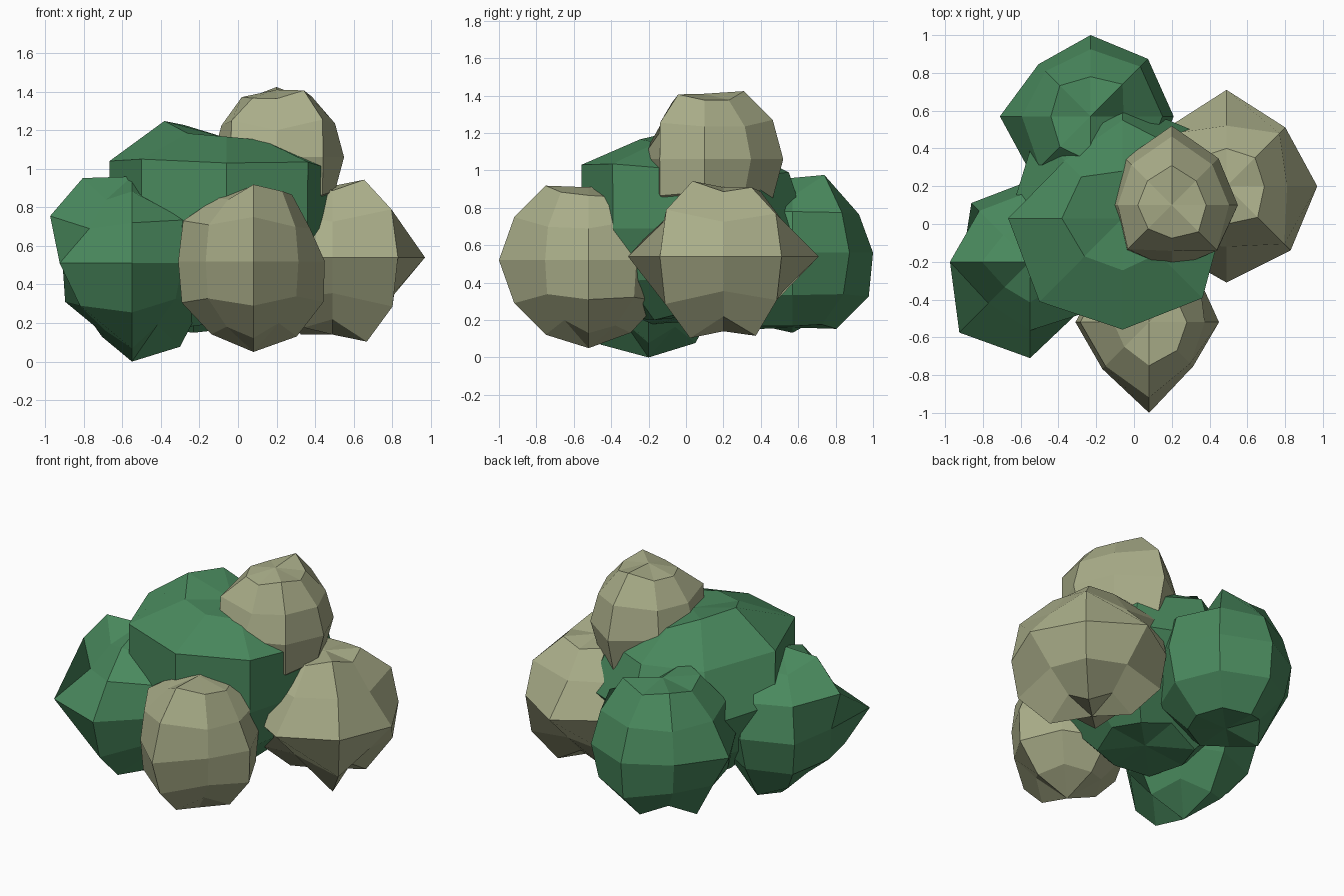
import bpy, bmesh, math
from mathutils import Vector

cube = bpy.data.objects.get("Cube")
if cube:
    bpy.data.objects.remove(cube)


def make_material(name, rgb):
    mat = bpy.data.materials.new(name)
    mat.use_nodes = True
    mat.diffuse_color = (*rgb, 1)
    mat.node_tree.nodes["Principled BSDF"].inputs["Base Color"].default_value = (*rgb, 1)
    return mat


green = make_material("leaf_green", (0.067, 0.25, 0.11))
beige = make_material("dry_beige", (0.40, 0.42, 0.25))

COMPASS = ["E", "NE", "N", "NW", "W", "SW", "S", "SE"]
RINGS = ["low", "lower", "mid", "upper", "high"]  # latitudes, 30 degrees apart


def make_clump(name, mat, centre, rim, rings, poles, dents):
    """Faceted sphere whose corners are pulled in or out along their radius."""
    bm = bmesh.new()
    bmesh.ops.create_uvsphere(bm, u_segments=8, v_segments=6, radius=1)
    for v in bm.verts:
        d = v.co.normalized()
        lat = round(math.degrees(math.asin(max(-1, min(1, d.z)))) / 30)
        if abs(lat) == 3:
            radius = poles[0] if lat > 0 else poles[1]
        else:
            way = round(math.degrees(math.atan2(d.y, d.x)) / 45) % 8
            radius = rim[way] * rings[lat + 2]
            radius = dents.get(RINGS[lat + 2] + " " + COMPASS[way], radius)
        v.co = d * radius + Vector(centre)
    bmesh.ops.recalc_face_normals(bm, faces=bm.faces)
    mesh = bpy.data.meshes.new(name)
    bm.to_mesh(mesh)
    bm.free()
    mesh.materials.append(mat)
    obj = bpy.data.objects.new(name, mesh)
    bpy.context.collection.objects.link(obj)
    return obj


# Large central clump
make_clump("central_clump", green, (-0.06, 0.03, 0.69),
           [0.62, 0.66, 0.6, 0.72, 0.7, 0.72, 0.68, 0.69],
           [0.82, 0.82, 0.86, 1, 0.92], (0.47, 0.47),
           {"high S": 0.55, "high SW": 0.57, "high N": 0.5, "high SE": 0.53,
            "high NE": 0.52, "high E": 0.53, "high NW": 0.62,
            "upper NW": 0.5, "mid NW": 0.65, "mid N": 0.62,
            "upper NE": 0.56, "mid NE": 0.62})

# Right-hand front clump
make_clump("right_clump", green, (-0.55, -0.2, 0.51),
           [0.42, 0.4, 0.43, 0.44, 0.36, 0.53, 0.51, 0.37],
           [1, 1, 1, 1, 1], (0.45, 0.51),
           {"upper W": 0.49, "high W": 0.51, "lower W": 0.4, "low W": 0.38,
            "upper SW": 0.36, "high SW": 0.38, "lower SW": 0.44, "low SW": 0.4,
            "upper SE": 0.45, "high S": 0.43, "upper S": 0.42, "high NW": 0.4,
            "low E": 0.5, "low N": 0.5})

# Back clump
make_clump("back_clump", green, (-0.23, 0.57, 0.56),
           [0.44, 0.43, 0.43, 0.39, 0.48, 0.44, 0.46, 0.44],
           [1.03, 1.03, 1, 1, 1.04], (0.4, 0.4),
           {"upper N": 0.41, "high N": 0.42, "lower N": 0.47, "low N": 0.47,
            "high NW": 0.46, "high NE": 0.48, "high W": 0.42,
            "upper W": 0.42, "lower W": 0.42, "high E": 0.35, "high SE": 0.37})

# Front clump
make_clump("front_clump", beige, (0.08, -0.52, 0.52),
           [0.37, 0.36, 0.4, 0.36, 0.39, 0.35, 0.48, 0.33],
           [1.12, 1.1, 1, 1.08, 1.15], (0.39, 0.47),
           {"upper S": 0.46, "high S": 0.46, "lower S": 0.46, "low S": 0.46,
            "upper E": 0.34, "high E": 0.4, "upper NE": 0.43, "lower E": 0.42,
            "high W": 0.38, "high SW": 0.37, "high SE": 0.42, "low E": 0.45,
            "high NE": 0.39})

# Left-hand clump: all slanted rings dip on the four main directions
dips = {ring + " " + way: 0.37 for ring in ("low", "lower", "upper") for way in "ENWS"}
make_clump("left_clump", beige, (0.49, 0.2, 0.54),
           [0.48, 0.44, 0.51, 0.44, 0.48, 0.46, 0.51, 0.48],
           [1.05, 1.06, 1, 1.04, 0.97], (0.37, 0.4),
           {**dips, "high E": 0.4, "high N": 0.4, "high S": 0.4, "high W": 0.4,
            "low NE": 0.49, "low SW": 0.42, "lower SW": 0.44})

# Small top clump
make_clump("top_clump", beige, (0.2, 0.1, 1.06),
           [0.35, 0.35, 0.42, 0.35, 0.33, 0.34, 0.34, 0.34],
           [1, 1, 1, 1, 1.04], (0.35, 0.36),
           {"high W": 0.36, "high N": 0.42, "high S": 0.35, "upper S": 0.28,
            "upper SE": 0.39, "high SE": 0.4, "upper SW": 0.38,
            "lower SE": 0.39, "lower S": 0.3})
